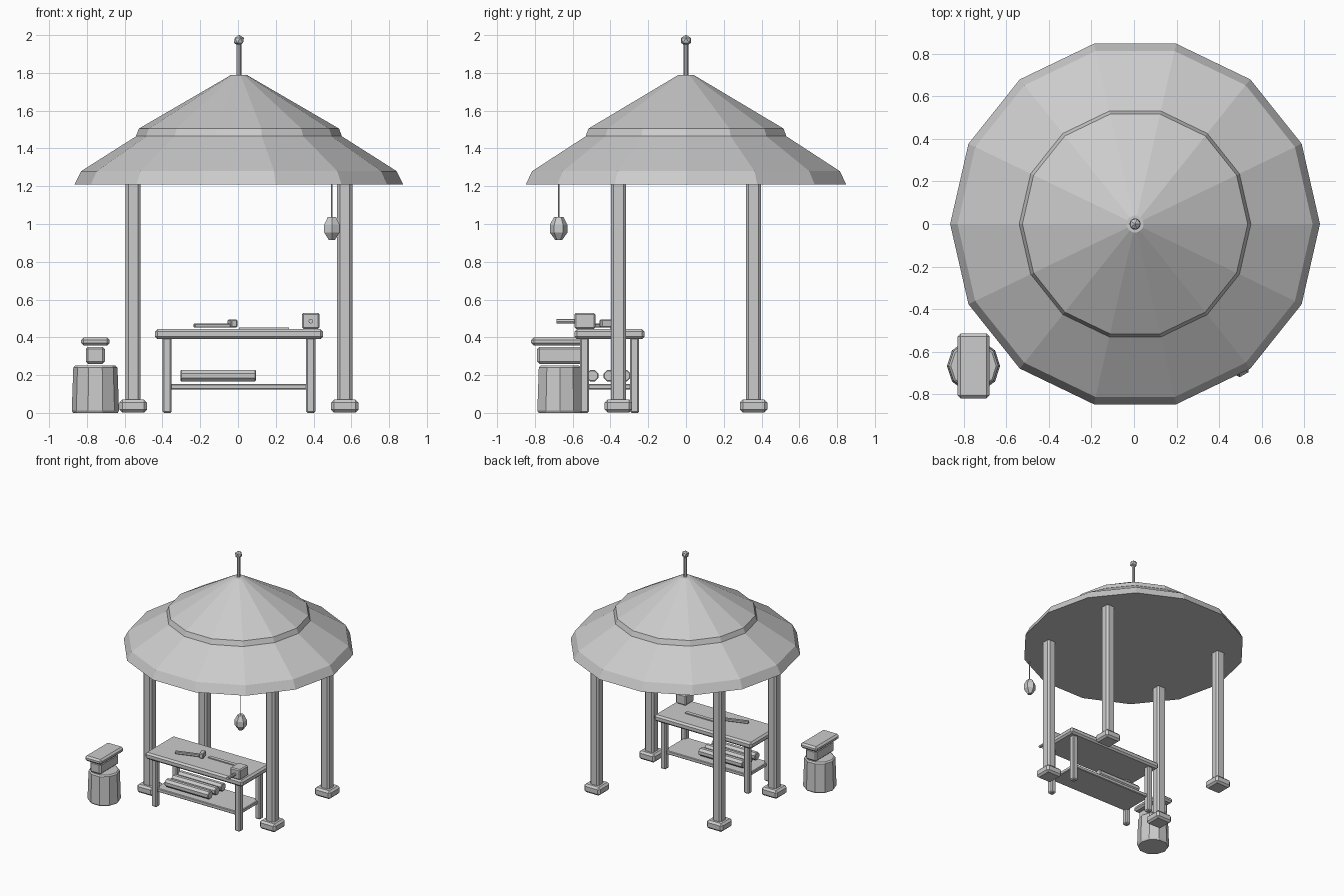
import bpy, bmesh, math
from mathutils import Matrix, Vector

if "Cube" in bpy.data.objects:
    bpy.data.objects.remove(bpy.data.objects["Cube"])

CX = 0.005  # pavilion centre line


def finish(name, bm, loc=(0, 0, 0), rot=(0, 0, 0), bevel=0):
    bmesh.ops.recalc_face_normals(bm, faces=bm.faces)
    me = bpy.data.meshes.new(name)
    bm.to_mesh(me)
    bm.free()
    ob = bpy.data.objects.new(name, me)
    ob.location, ob.rotation_euler = loc, rot
    bpy.context.collection.objects.link(ob)
    if bevel:
        m = ob.modifiers.new("bevel", 'BEVEL')
        m.width, m.segments, m.limit_method = bevel, 1, 'ANGLE'
        m.angle_limit = math.radians(50)
    return ob


def box(name, loc, size, bevel=0.01, rot=(0, 0, 0)):
    bm = bmesh.new()
    bmesh.ops.create_cube(bm, size=1, matrix=Matrix.Diagonal((*size, 1)))
    return finish(name, bm, loc, rot, bevel)


def lathe(name, profile, sides, loc=(0, 0, 0), rot=(0, 0, 0), phase=0):
    """Closed flat-sided turning from (radius, height) points."""
    bm = bmesh.new()
    rings = []
    for r, z in profile:
        rings.append([bm.verts.new((r * math.cos(phase + math.tau * i / sides),
                                    r * math.sin(phase + math.tau * i / sides), z))
                      for i in range(sides)])
    for a, b in zip(rings, rings[1:]):
        for i in range(sides):
            j = (i + 1) % sides
            bm.faces.new((a[i], a[j], b[j], b[i]))
    bm.faces.new(rings[0])
    bm.faces.new(rings[-1])
    return finish(name, bm, loc, rot)


# Two-tier roof
lathe("lower_roof", [(0.87, 1.21), (0.835, 1.28), (0.52, 1.48)], 14, (CX, 0, 0))
lathe("upper_roof", [(0.545, 1.465), (0.53, 1.505), (0.04, 1.79)], 14, (CX, 0, 0))

# Finial
lathe("finial_rod", [(0.013, 1.78), (0.013, 1.96)], 8, (CX, 0, 0))
bm = bmesh.new()
bmesh.ops.create_icosphere(bm, subdivisions=1, radius=0.03)
finish("finial_knob", bm, (CX, 0, 1.972))

# Posts with footings
for sx in (-1, 1):
    for sy in (-1, 1):
        x, y = CX + sx * 0.56, sy * 0.358
        box("post", (x, y, 0.635), (0.08, 0.08, 1.19), 0.014)
        box("post_footing", (x, y, 0.036), (0.145, 0.145, 0.068), 0.015)

# Workbench
BY = -0.405
box("bench_top", (CX, BY, 0.417), (0.89, 0.37, 0.054), 0.014)
for sx in (-1, 1):
    for sy in (-1, 1):
        box("bench_leg", (CX + sx * 0.38, BY + sy * 0.133, 0.2), (0.048, 0.048, 0.4), 0.008)
box("bench_shelf", (CX, BY, 0.138), (0.76, 0.28, 0.03), 0.005)

# Logs on the shelf
for y in (-0.495, -0.405, -0.325):
    lathe("log", [(0.028, -0.2), (0.033, -0.195), (0.033, 0.195), (0.028, 0.2)], 8,
          (-0.105, y, 0.197), (0, math.pi / 2, 0), math.pi / 8)

# Vise block with its handle
box("vise_block", (0.385, -0.535, 0.487), (0.092, 0.11, 0.085), 0.008)
lathe("vise_rod", [(0.012, 0), (0.012, 0.11)], 8, (0.385, -0.575, 0.485),
      (math.pi / 2, 0, 0))

# Hammer and flat blade lying on the bench
tilt = math.radians(18)
box("hammer_handle", (-0.135, -0.455, 0.462), (0.205, 0.022, 0.022), 0.004, (0, 0, tilt))
box("hammer_head", (-0.03, -0.42, 0.473), (0.036, 0.07, 0.042), 0.006, (0, 0, tilt))
box("blade", (0.137, -0.385, 0.448), (0.265, 0.03, 0.008), 0)

# Chopping stump with anvil
SX, SY = -0.755, -0.668
lathe("stump", [(0.118, 0), (0.125, 0.012), (0.117, 0.24), (0.107, 0.25)], 10, (SX, SY, 0))
box("anvil_waist", (SX, SY, 0.305), (0.10, 0.24, 0.09), 0.012)
box("anvil_top", (SX, SY, 0.378), (0.152, 0.304, 0.044), 0.014)

# Hanging lantern
LX, LY = 0.497, -0.674
lathe("lantern_cord", [(0.004, 1.03), (0.004, 1.22)], 6, (LX, LY, 0))
lathe("lantern", [(0.018, 0.915), (0.047, 0.955), (0.047, 0.995), (0.025, 1.037)],
      6, (LX, LY, 0), phase=math.pi / 2)
